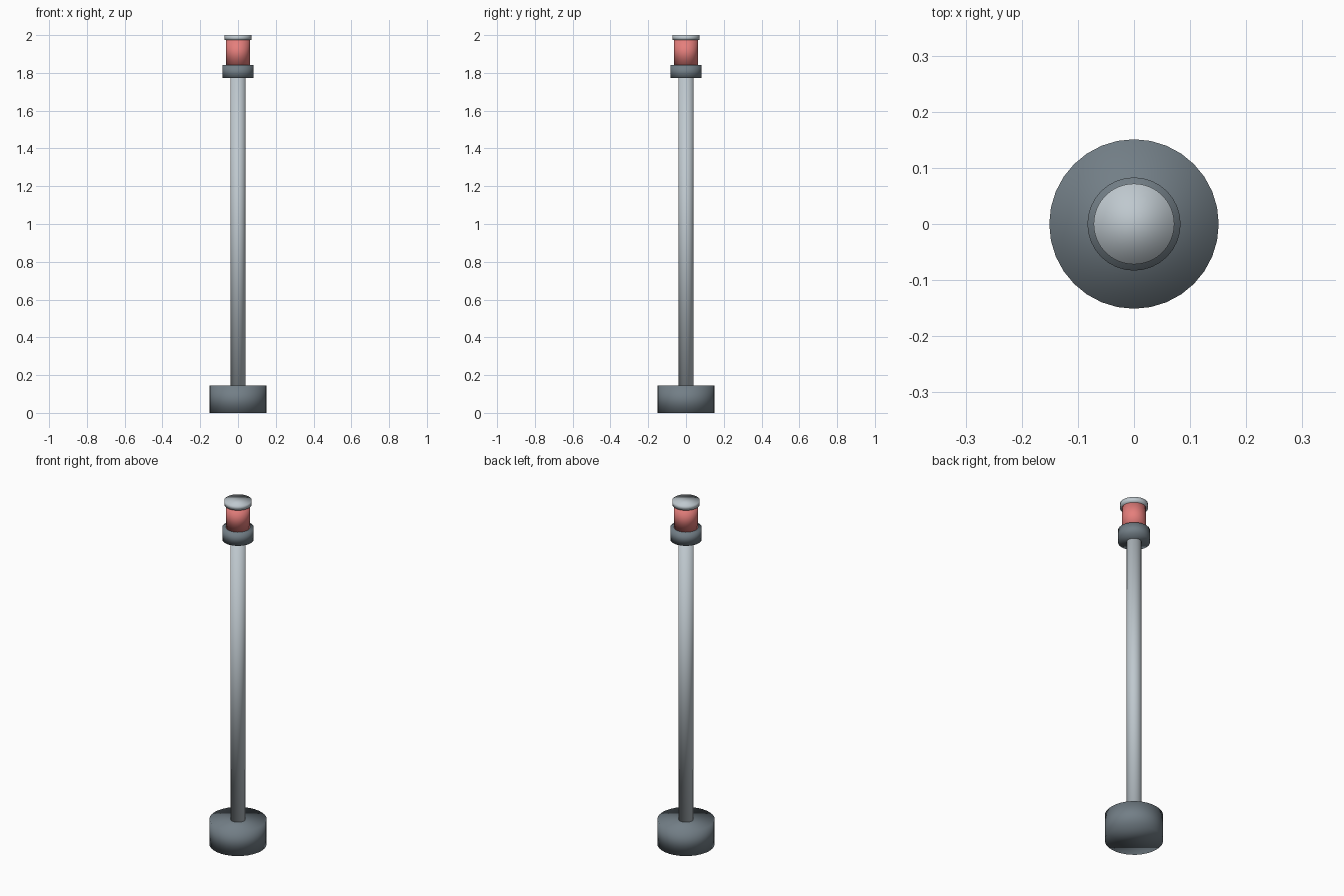
import bpy

cube = bpy.data.objects.get("Cube")
if cube:
    bpy.data.objects.remove(cube, do_unlink=True)


def material(name, color):
    mat = bpy.data.materials.new(name)
    mat.use_nodes = True
    mat.diffuse_color = (*color, 1)
    mat.node_tree.nodes["Principled BSDF"].inputs["Base Color"].default_value = (*color, 1)
    return mat


dark_steel = material("dark_steel", (0.17, 0.21, 0.24))
light_steel = material("light_steel", (0.52, 0.58, 0.62))
red_glass = material("red_glass", (0.78, 0.21, 0.20))


def cylinder(name, radius, bottom, top, mat):
    bpy.ops.mesh.primitive_cylinder_add(
        vertices=32, radius=radius, depth=top - bottom,
        location=(0, 0, (bottom + top) / 2))
    obj = bpy.context.object
    obj.name = name
    obj.data.materials.append(mat)
    # soft shading runs over the rims too
    bpy.ops.object.shade_smooth()
    return obj


# Foot and mast
cylinder("base", 0.151, 0, 0.145, dark_steel)
cylinder("pole", 0.04, 0.145, 1.775, light_steel)

# Beacon head
cylinder("collar", 0.083, 1.772, 1.842, dark_steel)
cylinder("lamp", 0.063, 1.842, 1.975, red_glass)
cylinder("cap", 0.072, 1.973, 2.0, light_steel)
